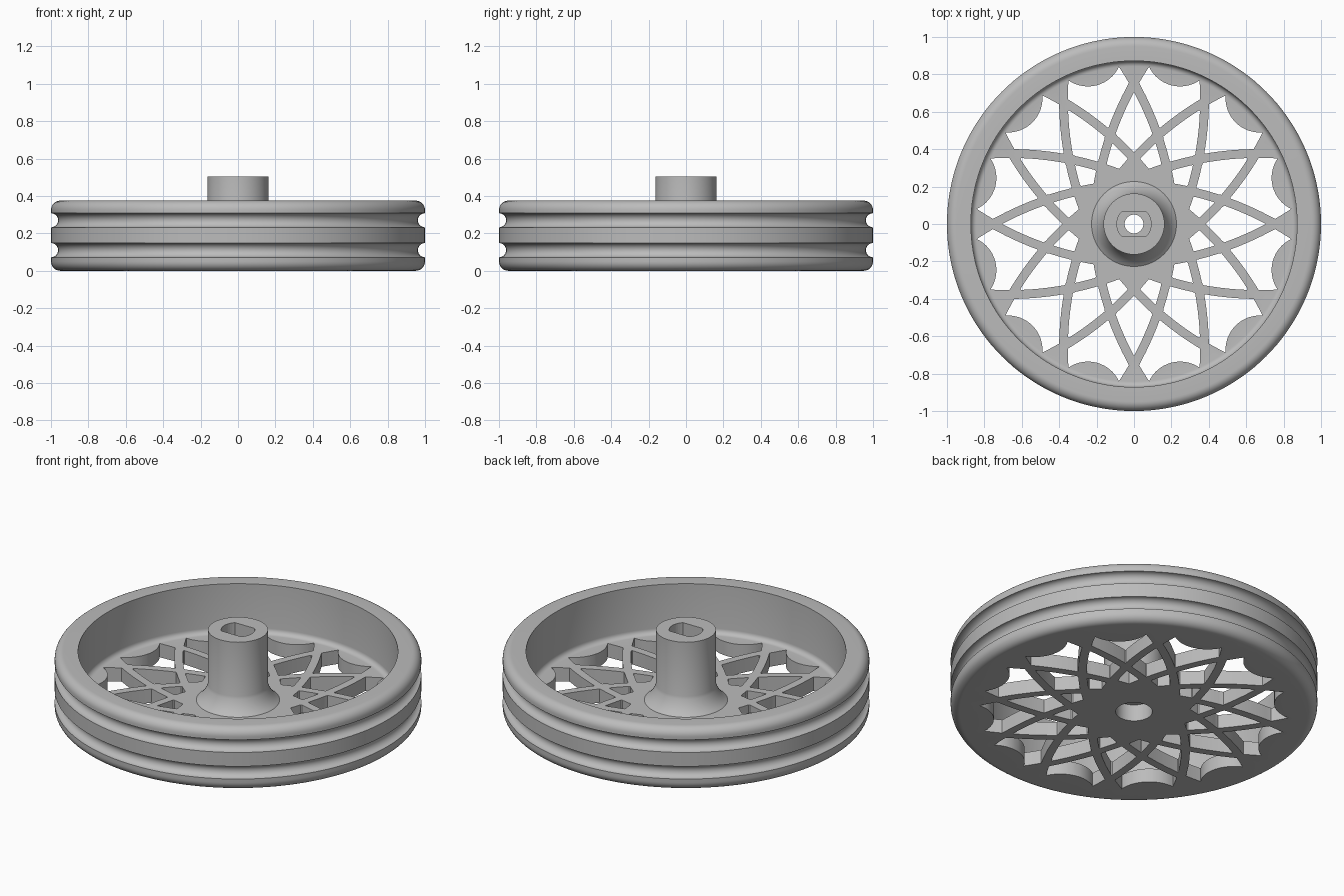
import bpy, bmesh
from math import sin, cos, acos, radians, degrees, pi, hypot, atan2

cube = bpy.data.objects.get("Cube")
if cube:
    bpy.data.objects.remove(cube)

FLOOR = 0.083      # thickness of the pierced floor
SEGMENTS = 144

grey = bpy.data.materials.new("light_grey")
grey.use_nodes = True
grey.diffuse_color = (0.5, 0.5, 0.5, 1)
grey.node_tree.nodes["Principled BSDF"].inputs["Base Color"].default_value = (0.5, 0.5, 0.5, 1)


def arc(cx, cz, radius, start, end, steps):
    """Points on a circle, angles in degrees."""
    angles = [radians(start + (end - start) * i / steps) for i in range(steps + 1)]
    return [(cx + radius * cos(a), cz + radius * sin(a)) for a in angles]


def make_object(name, bm):
    bmesh.ops.recalc_face_normals(bm, faces=bm.faces)
    mesh = bpy.data.meshes.new(name)
    bm.to_mesh(mesh)
    bm.free()
    mesh.materials.append(grey)
    obj = bpy.data.objects.new(name, mesh)
    bpy.context.collection.objects.link(obj)
    return obj


def lathe(name, profile):
    """Revolve a closed (radius, height) profile around z."""
    bm = bmesh.new()
    rings = []
    for i in range(SEGMENTS):
        a = 2 * pi * i / SEGMENTS
        rings.append([bm.verts.new((r * cos(a), r * sin(a), z)) for r, z in profile])
    n = len(profile)
    for i, ring in enumerate(rings):
        following = rings[(i + 1) % SEGMENTS]
        for j in range(n):
            k = (j + 1) % n
            bm.faces.new((ring[j], following[j], following[k], ring[k]))
    return make_object(name, bm)


def add_prism(bm, outline, bottom, top):
    low = [bm.verts.new((x, y, bottom)) for x, y in outline]
    high = [bm.verts.new((x, y, top)) for x, y in outline]
    bm.faces.new(low)
    bm.faces.new(high)
    for i in range(len(outline)):
        k = (i + 1) % len(outline)
        bm.faces.new((low[i], low[k], high[k], high[i]))


def cut(target, cutter):
    mod = target.modifiers.new("cut", "BOOLEAN")
    mod.operation = "DIFFERENCE"
    mod.solver = "EXACT"
    mod.object = cutter
    bpy.context.view_layer.objects.active = target
    bpy.ops.object.modifier_apply(modifier=mod.name)
    bpy.data.objects.remove(cutter)


# Wheel body: grooved rim, floor, flared hub and stepped axle bore
profile = [(0.1, 0)]
profile += arc(0.95, 0.05, 0.05, -90, 0, 8)
for groove_z in (0.11, 0.27):
    profile += arc(1.0, groove_z, 0.038, 270, 90, 12)
profile += arc(0.95, 0.325, 0.05, 0, 90, 8)
profile += [(0.872, 0.375)]
profile += arc(0.842, FLOOR + 0.03, 0.03, 0, -90, 6)
for i in range(9):
    t = i / 8
    a, b, c = (1 - t) ** 2, 2 * t * (1 - t), t * t
    profile.append((0.227 * a + 0.183 * b + 0.163 * c, FLOOR * a + 0.115 * b + 0.18 * c))
profile += [(0.163, 0.505), (0.05, 0.505), (0.05, 0.1), (0.1, 0.1)]
wheel = lathe("wheel_body", profile)

# Curved spokes: each follows a large circle that swings in from the rim.
CENTRE_X, CENTRE_Y, SPOKE_R, HALF_WIDTH = -1.444, -0.065, 1.66, 0.0235
DIST = hypot(CENTRE_X, CENTRE_Y)
BASE = degrees(atan2(CENTRE_Y, CENTRE_X)) + 360


def spoke_angle(r, circle_r):
    """Degrees away from its spike axis at which a spoke edge crosses radius r."""
    c = (r * r + DIST * DIST - circle_r * circle_r) / (2 * r * DIST)
    return 90 - (BASE - degrees(acos(max(-1, min(1, c)))))


def half_angle(r, shift):
    inner = spoke_angle(r, SPOKE_R - HALF_WIDTH)
    outer = spoke_angle(r, SPOKE_R + HALF_WIDTH)
    return min(inner - shift, shift + 30 - outer)


def polar(r, degrees_):
    return (r * cos(radians(degrees_)), r * sin(radians(degrees_)))


# Window outlines between spokes: small, kite and scalloped outer ones
windows = []
for shift, low, high in ((15, 0.25, 0.5), (0, 0.3, 0.755), (-15, 0.4, 0.844)):
    steps = 90
    radii = [low + (high - low) * i / steps for i in range(steps + 1)]
    side = [(r, half_angle(r, shift)) for r in radii]
    side = [(r, h) for r, h in side if h > 0.05]
    side = side[:-1:3] + side[-1:]
    outline = [polar(r, h) for r, h in side]
    if shift == -15:
        # Scallop bulging inward from the rim
        tip_x, tip_y = outline[-1]
        sag = tip_x - 0.768
        radius = (tip_y ** 2 + sag ** 2) / (2 * sag)
        reach = degrees(atan2(tip_y, radius - sag))
        outline += arc(0.768 + radius, 0, radius, 180 - reach, 180 + reach, 16)[1:-1]
    outline += [polar(r, -h) for r, h in reversed(side)]
    windows.append((0 if shift == 0 else 15, outline))

bm = bmesh.new()
for axis, outline in windows:
    for k in range(12):
        a = radians(axis + 30 * k)
        turned = [(x * cos(a) - y * sin(a), x * sin(a) + y * cos(a)) for x, y in outline]
        add_prism(bm, turned, -0.05, FLOOR + 0.02)
cut(wheel, make_object("window_cutter", bm))

# Flat-sided axle socket in the top of the hub
reach = degrees(acos(0.065 / 0.092))
socket = arc(0, 0, 0.092, reach - 90, 90 - reach, 10)
socket += arc(0, 0, 0.092, 90 + reach, 270 - reach, 10)
bm = bmesh.new()
add_prism(bm, socket, 0.25, 0.6)
cut(wheel, make_object("socket_cutter", bm))

bpy.ops.object.select_all(action="DESELECT")
wheel.select_set(True)
bpy.context.view_layer.objects.active = wheel
bpy.ops.object.shade_smooth_by_angle(angle=radians(30))
